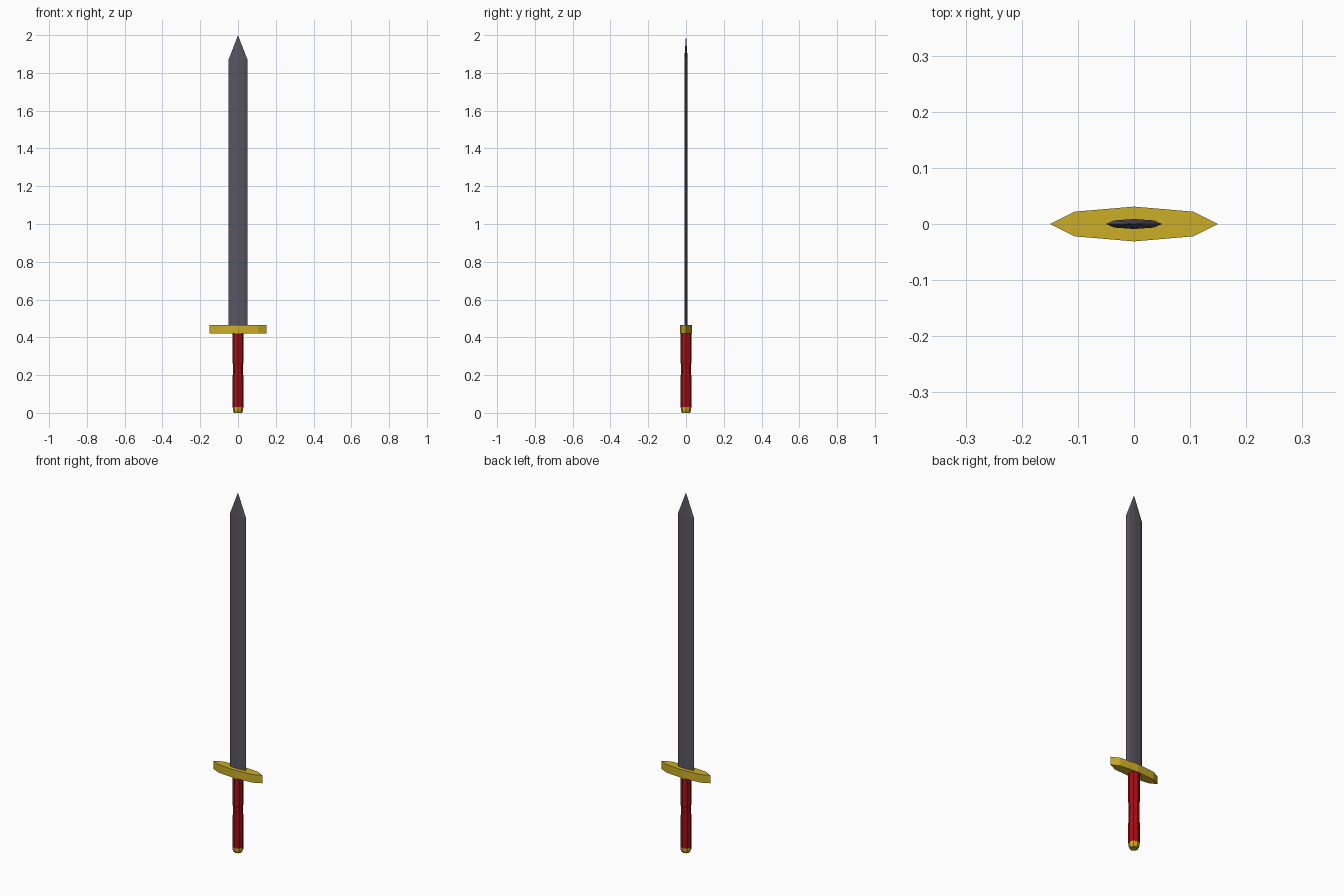
import bpy, bmesh, math

if "Cube" in bpy.data.objects:
    bpy.data.objects.remove(bpy.data.objects["Cube"])


def material(name, rgb):
    m = bpy.data.materials.new(name)
    m.diffuse_color = (*rgb, 1)
    m.use_nodes = True
    m.node_tree.nodes["Principled BSDF"].inputs["Base Color"].default_value = m.diffuse_color
    return m


steel = material("dark steel", (0.10, 0.09, 0.12))
gold = material("gold", (0.60, 0.42, 0.02))
red = material("red grip", (0.38, 0.005, 0.008))


def loft(name, rings, mat, sides=8):
    """Stack elliptical rings (z, x radius, y radius); zero radius makes a point."""
    bm = bmesh.new()
    loops = []
    for z, rx, ry in rings:
        loops.append([bm.verts.new((rx * math.cos(2 * math.pi * i / sides),
                                    ry * math.sin(2 * math.pi * i / sides), z))
                      for i in range(sides)])
    for a, b in zip(loops, loops[1:]):
        for i in range(sides):
            j = (i + 1) % sides
            bm.faces.new((a[i], a[j], b[j], b[i]))
    bm.faces.new(loops[0][::-1])
    bm.faces.new(loops[-1])
    bmesh.ops.remove_doubles(bm, verts=bm.verts, dist=1e-5)
    bmesh.ops.recalc_face_normals(bm, faces=bm.faces)
    me = bpy.data.meshes.new(name)
    bm.to_mesh(me)
    bm.free()
    me.materials.append(mat)
    ob = bpy.data.objects.new(name, me)
    bpy.context.collection.objects.link(ob)
    return ob


# Blade with pointed tip
loft("blade", [(0.45, 0.05, 0.009), (1.87, 0.05, 0.009), (2.0, 0, 0)], steel)
# Flat crossguard
loft("crossguard", [(0.42, 0.15, 0.031), (0.465, 0.15, 0.031)], gold)
# Grip, slightly waisted
loft("grip", [(0.03, 0.029, 0.029), (0.20, 0.028, 0.028), (0.21, 0.026, 0.026),
              (0.255, 0.026, 0.026), (0.265, 0.029, 0.029), (0.425, 0.029, 0.029)], red)
# Pommel cap
loft("pommel", [(0.0, 0.022, 0.022), (0.012, 0.027, 0.027), (0.03, 0.028, 0.028)], gold)
